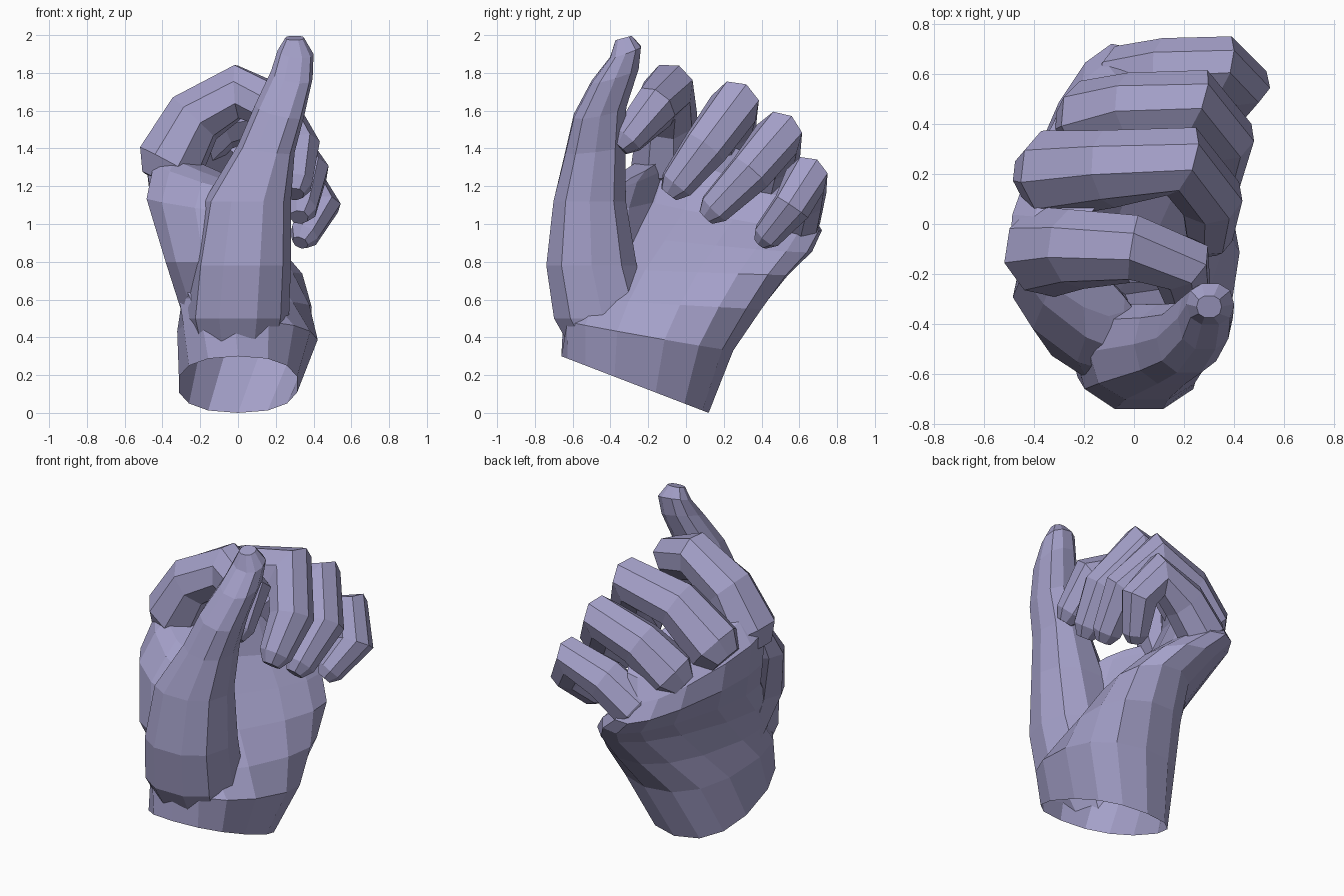
import bpy
import bmesh
from math import cos, sin, tau
from mathutils import Vector

cube = bpy.data.objects.get("Cube")
if cube:
    bpy.data.objects.remove(cube, do_unlink=True)

# Single skin colour
skin = bpy.data.materials.new("lavender_skin")
skin.use_nodes = True
colour = (0.37, 0.35, 0.58, 1)
skin.diffuse_color = colour
skin.node_tree.nodes["Principled BSDF"].inputs["Base Color"].default_value = colour


def rounded(value, power):
    """Superellipse helper: keeps the sign and squares off the curve."""
    return (1 if value >= 0 else -1) * abs(value) ** power


def loft(name, sections, sides, power=0.85):
    """Bridge rings given as (centre, half axis, half axis) into a closed solid."""
    bm = bmesh.new()
    rings = []
    for centre, u, v in sections:
        centre, u, v = Vector(centre), Vector(u), Vector(v)
        ring = []
        for i in range(sides):
            a = tau * i / sides
            ring.append(bm.verts.new(
                centre + u * rounded(cos(a), power) + v * rounded(sin(a), power)))
        rings.append(ring)
    for low, high in zip(rings, rings[1:]):
        for i in range(sides):
            j = (i + 1) % sides
            bm.faces.new((low[i], low[j], high[j], high[i]))
    bm.faces.new(rings[0])
    bm.faces.new(rings[-1])
    bmesh.ops.recalc_face_normals(bm, faces=bm.faces)
    mesh = bpy.data.meshes.new(name)
    bm.to_mesh(mesh)
    bm.free()
    mesh.materials.append(skin)
    obj = bpy.data.objects.new(name, mesh)
    bpy.context.collection.objects.link(obj)
    return obj


def finger(name, joints, radii):
    """Curled finger: tapered tube through the joints with rounded ends."""
    points = [Vector(p) for p in joints]
    hinge = (points[2] - points[0]).cross(points[-1] - points[2]).normalized()
    start = (points[0] - points[1]).normalized()
    end = (points[-1] - points[-2]).normalized()
    points = ([points[0] + start * radii[0] * 0.6] + points
              + [points[-1] + end * radii[-1] * 0.7])
    radii = [radii[0] * 0.6] + radii + [radii[-1] * 0.55]
    sections = []
    for i, p in enumerate(points):
        before = (p - points[max(i - 1, 0)]).normalized()
        after = (points[min(i + 1, len(points) - 1)] - p).normalized()
        along = (before + after).normalized()
        across = (hinge - along * hinge.dot(along)).normalized()
        # Widen the ring at a bend so the tube keeps its thickness
        facing = max(along.dot(before), along.dot(after))
        miter = min(1 / facing, 1.2)
        outward = along.cross(across)
        sections.append((p, across * radii[i], outward * radii[i] * miter))
    return loft(name, sections, 8, 0.9)


# Wrist, back of the hand and palm, from the tilted cut up to the knuckles
wrist_centre, wrist_side = Vector((0, -0.27, 0.15)), Vector((0, 0.39, -0.15))
palm = loft("palm_and_thumb", [
    (wrist_centre, wrist_side, (0.32, 0, 0)),
    ((0.05, -0.2, 0.41), (0.07, 0.45, -0.08), (0.36, -0.04, 0)),
    ((0.04, -0.09, 0.58), (0.16, 0.49, -0.03), (0.3, -0.08, 0)),
    ((0, 0.03, 0.75), (0.23, 0.5, -0.02), (0.23, -0.11, 0)),
    ((-0.08, 0.16, 0.9), (0.22, 0.48, -0.05), (0.2, -0.14, 0)),
    ((-0.19, 0.24, 1.05), (0.2, 0.46, -0.09), (0.17, -0.12, 0)),
    ((-0.24, 0.24, 1.24), (0.21, 0.4, -0.16), (0.13, -0.08, 0.04)),
    ((-0.19, 0.23, 1.38), (0.19, 0.36, -0.16), (0.1, -0.05, 0.06)),
], 14)

# Thumb with its fleshy base
thumb = loft("thumb", [
    ((0, -0.36, 0.31), (0.22, 0, 0), (0, 0.24, 0)),
    ((0, -0.44, 0.5), (0.27, 0, 0), (0, 0.27, 0)),
    ((0.02, -0.5, 0.78), (0.26, 0, 0), (0, 0.25, 0)),
    ((0.05, -0.51, 1.12), (0.23, 0, 0), (0, 0.2, 0)),
    ((0.15, -0.48, 1.4), (0.15, 0, -0.02), (0, 0.165, 0.02)),
    ((0.22, -0.455, 1.6), (0.13, 0, -0.03), (0, 0.145, 0.03)),
    ((0.285, -0.375, 1.79), (0.11, 0, -0.02), (0, 0.13, 0.04)),
    ((0.305, -0.32, 1.91), (0.095, 0, -0.01), (0, 0.085, 0.03)),
    ((0.3, -0.33, 1.985), (0.05, 0, 0), (0, 0.045, 0.012)),
], 10)

# Web of skin between thumb and first knuckle
web = loft("thumb_web", [
    ((-0.09, -0.36, 0.42), (0.16, -0.12, 0), (0.06, 0.08, 0)),
    ((-0.14, -0.43, 0.8), (0.2, -0.13, 0), (0.12, 0.15, 0)),
    ((-0.22, -0.36, 1.1), (0.24, -0.18, -0.04), (0.1, 0.13, 0)),
    ((-0.21, -0.29, 1.25), (0.23, -0.18, -0.08), (0.07, 0.1, 0)),
    ((-0.22, -0.23, 1.31), (0.18, -0.12, -0.08), (0.05, 0.06, 0)),
], 10)

# Merge thumb and web into the palm as one skin
for part in (thumb, web):
    union = palm.modifiers.new(part.name, "BOOLEAN")
    union.operation = "UNION"
    union.solver = "EXACT"
    union.object = part
graph = bpy.context.evaluated_depsgraph_get()
palm_mesh = bpy.data.meshes.new_from_object(palm.evaluated_get(graph))
palm.modifiers.clear()
palm.data = palm_mesh
for part in (thumb, web):
    bpy.data.objects.remove(part, do_unlink=True)

# Open the wrist so the hand is a hollow shell
wrist_normal = wrist_side.cross(Vector((1, 0, 0))).normalized()
bm = bmesh.new()
bm.from_mesh(palm_mesh)
cut = [f for f in bm.faces if all(
    abs((v.co - wrist_centre).dot(wrist_normal)) < 0.001 for v in f.verts)]
bmesh.ops.delete(bm, geom=cut, context="FACES")
bm.to_mesh(palm_mesh)
bm.free()

# Four curled fingers, knuckle to tip
finger("index_finger", [
    (-0.36, -0.11, 1.32), (-0.23, -0.1, 1.56), (0, -0.1, 1.7),
    (0.19, -0.16, 1.62), (0.22, -0.31, 1.45)],
    [0.18, 0.155, 0.135, 0.12, 0.09])
finger("middle_finger", [
    (-0.34, 0.2, 1.33), (-0.1, 0.22, 1.54), (0.19, 0.25, 1.61),
    (0.31, 0.1, 1.4), (0.3, -0.05, 1.21)],
    [0.17, 0.15, 0.135, 0.125, 0.095])
finger("ring_finger", [
    (-0.18, 0.41, 1.19), (0, 0.46, 1.36), (0.24, 0.48, 1.45),
    (0.36, 0.34, 1.27), (0.33, 0.15, 1.08)],
    [0.16, 0.14, 0.13, 0.12, 0.09])
finger("little_finger", [
    (-0.04, 0.57, 1), (0.14, 0.61, 1.15), (0.35, 0.63, 1.23),
    (0.43, 0.56, 1.09), (0.35, 0.43, 0.94)],
    [0.14, 0.13, 0.115, 0.105, 0.08])
